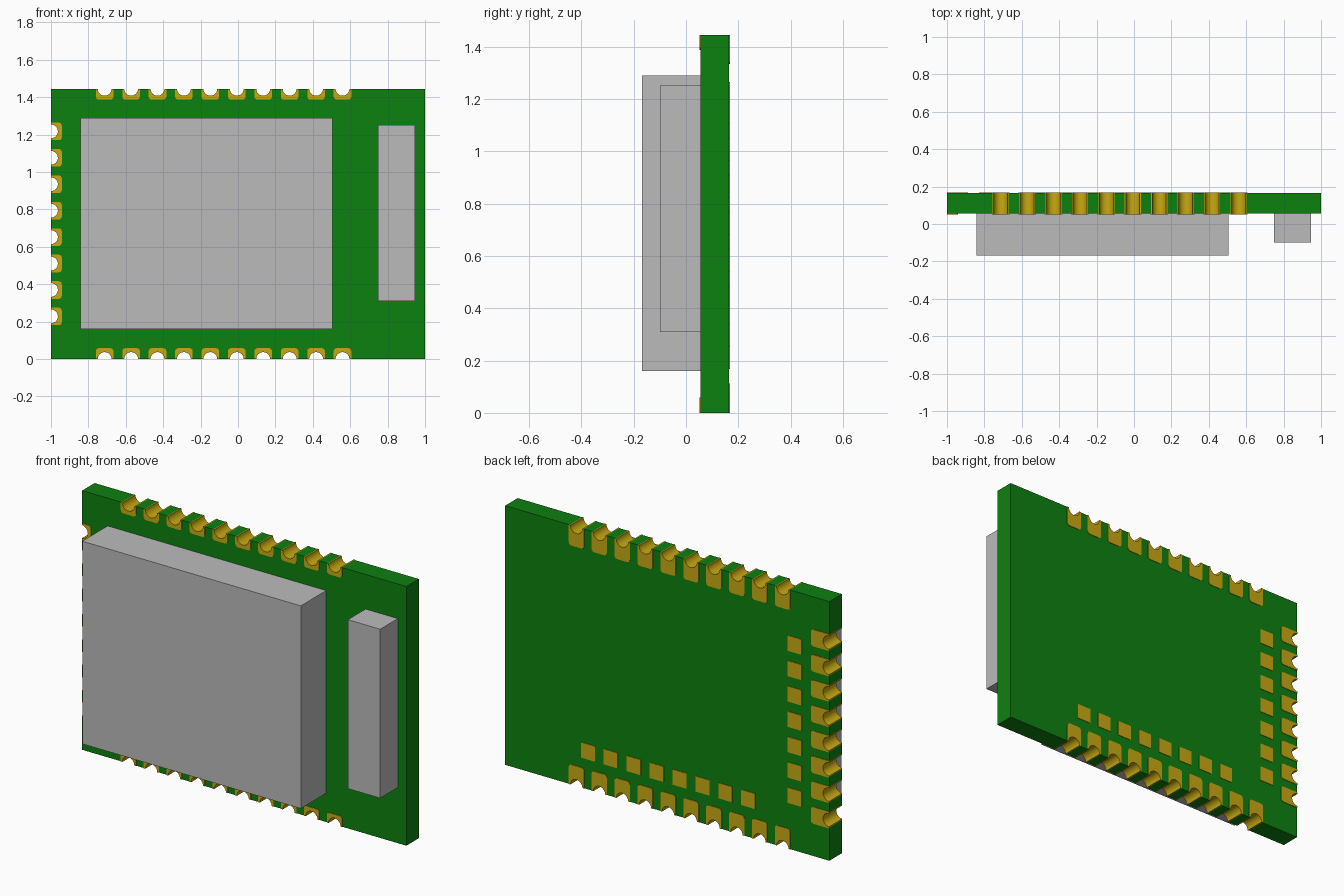
import bpy, bmesh, math

cube = bpy.data.objects.get("Cube")
if cube:
    bpy.data.objects.remove(cube, do_unlink=True)

H = 1.445                      # board height
BACK, FRONT = 0.165, 0.055     # board faces in y
PITCH, SKIN = 0.1413, 0.003
R_IN, R_OUT = 0.037, 0.043     # plated half-hole radii
PIN_X = [-0.713 + PITCH * i for i in range(10)]
PIN_Z = [0.228 + PITCH * i for i in range(8)]


def material(name, rgb):
    m = bpy.data.materials.new(name)
    m.use_nodes = True
    m.diffuse_color = (*rgb, 1)
    m.node_tree.nodes["Principled BSDF"].inputs["Base Color"].default_value = (*rgb, 1)
    return m


GREEN = material("board green", (0.004, 0.22, 0.005))
GOLD = material("gold plating", (0.58, 0.40, 0.006))
GREY = material("shield grey", (0.5, 0.5, 0.5))


def prisms(name, outlines, y0, y1, mat):
    """Extrude x-z outlines from y0 to y1 into one object."""
    bm = bmesh.new()
    for pts in outlines:
        a = [bm.verts.new((x, y0, z)) for x, z in pts]
        b = [bm.verts.new((x, y1, z)) for x, z in pts]
        bm.faces.new(a)
        bm.faces.new(b[::-1])
        n = len(pts)
        for i in range(n):
            j = (i + 1) % n
            bm.faces.new((a[j], a[i], b[i], b[j])).smooth = True
    bmesh.ops.recalc_face_normals(bm, faces=bm.faces)
    me = bpy.data.meshes.new(name)
    bm.to_mesh(me)
    bm.free()
    me.set_sharp_from_angle(angle=math.radians(35))
    me.materials.append(mat)
    ob = bpy.data.objects.new(name, me)
    bpy.context.collection.objects.link(ob)
    return ob


def rect(x0, x1, z0, z1):
    return [(x0, z0), (x1, z0), (x1, z1), (x0, z1)]


def arc(r, cu=0, cv=0, a0=180, a1=0, n=12):
    return [(cu + r * math.cos(math.radians(a0 + (a1 - a0) * i / n)),
             cv + r * math.sin(math.radians(a0 + (a1 - a0) * i / n))) for i in range(n + 1)]


# Maps from (along edge, inward from edge) to board x-z, one per pinned edge
def bottom(c, pts):
    return [(c + u, v) for u, v in pts]


def top(c, pts):
    return [(c - u, H - v) for u, v in pts]


def left_edge(c, pts):
    return [(-1 + v, c - u) for u, v in pts]


def on_edges(pts):
    return ([bottom(c, pts) for c in PIN_X] + [top(c, pts) for c in PIN_X]
            + [left_edge(c, pts) for c in PIN_Z])


def pad(depth, w=0.047, r=0.016):
    """Pad outline with a half-hole at the edge and rounded inner corners."""
    return ([(-w, 0)] + arc(R_IN) + [(w, 0)]
            + arc(r, w - r, depth - r, 0, 90, 4) + arc(r, r - w, depth - r, 90, 180, 4))


# Board with half-hole notches along three edges
notch = arc(R_OUT)
outline = [(-1, 0)]
for c in PIN_X:
    outline += bottom(c, notch)
outline += [(1, 0), (1, H)]
for c in reversed(PIN_X):
    outline += top(c, notch)
outline.append((-1, H))
for c in reversed(PIN_Z):
    outline += left_edge(c, notch)
prisms("circuit_board", [outline], FRONT, BACK, GREEN)

# Plated half-holes and edge pads
prisms("plated_half_holes", on_edges(arc(R_OUT) + arc(R_IN)[::-1]), FRONT, BACK, GOLD)
prisms("front_edge_pads", on_edges(pad(0.058)), FRONT - SKIN, FRONT, GOLD)
prisms("back_edge_pads", on_edges(pad(0.112)), BACK, BACK + SKIN, GOLD)

# Inner rows of square pads on the back, set between the edge pads
s = 0.043
inner = [rect(x - s, x + s, 0.21 - s, 0.21 + s) for x in (c + PITCH / 2 for c in PIN_X[1:-1])]
inner += [rect(-0.787 - s, -0.787 + s, z - s, z + s) for z in (c + PITCH / 2 for c in PIN_Z[:-1])]
prisms("back_inner_pads", inner, BACK, BACK + SKIN, GOLD)

# Components on the front
prisms("metal_shield", [rect(-0.843, 0.505, 0.16, 1.29)], -0.168, FRONT, GREY)
prisms("chip_antenna", [rect(0.748, 0.947, 0.31, 1.252)], -0.10, FRONT, GREY)
